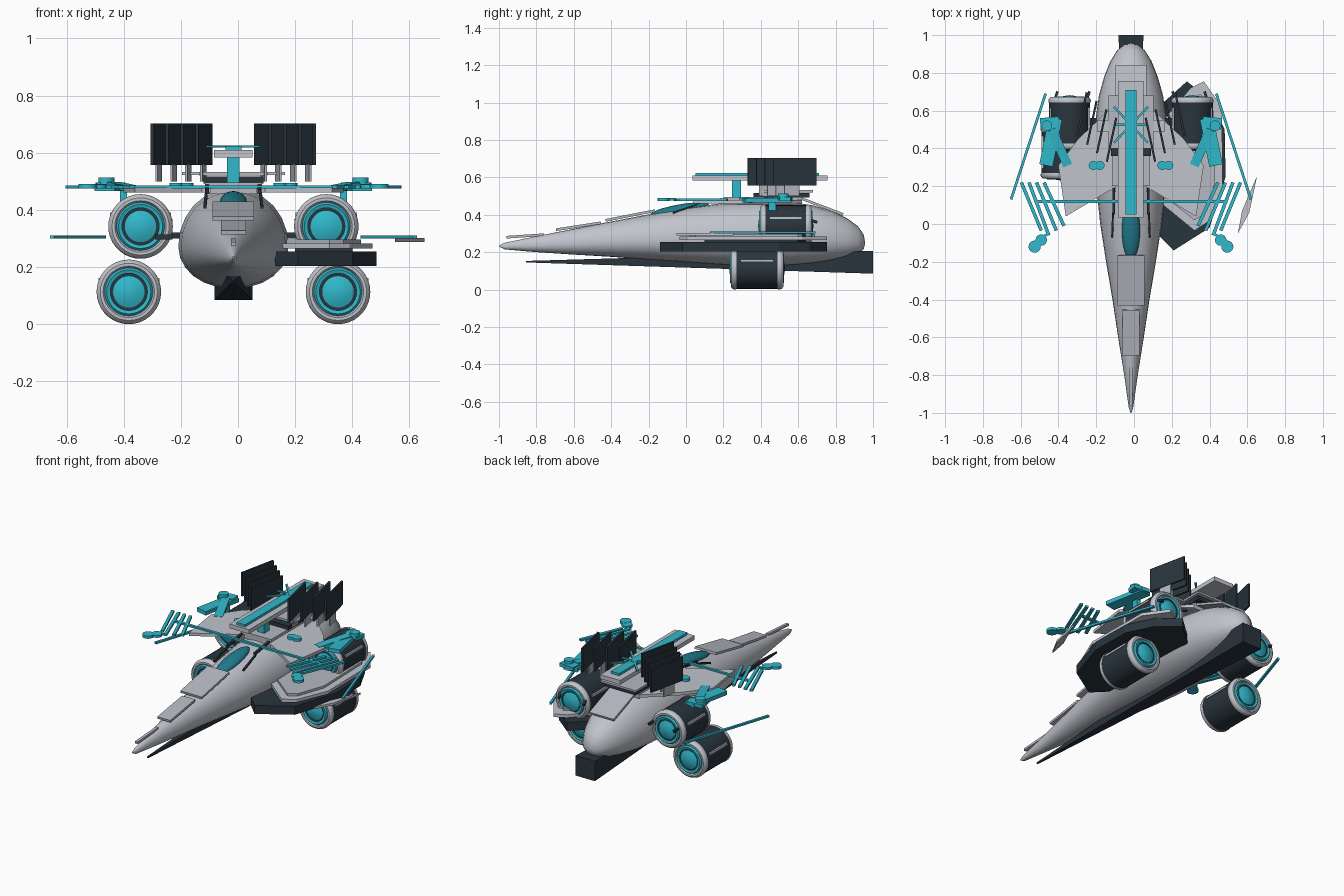
import bpy, bmesh, math
from mathutils import Vector, Matrix

if "Cube" in bpy.data.objects:
    bpy.data.objects.remove(bpy.data.objects["Cube"])

C = -0.016  # centre line of the craft


def material(name, rgb):
    m = bpy.data.materials.new(name)
    m.diffuse_color = (*rgb, 1)
    m.use_nodes = True
    m.node_tree.nodes["Principled BSDF"].inputs["Base Color"].default_value = m.diffuse_color
    return m


GREY = material("hull grey", (0.53, 0.55, 0.60))
PANEL = material("panel grey", (0.46, 0.48, 0.53))
DARK = material("dark slate", (0.022, 0.035, 0.047))
TEAL = material("teal", (0.03, 0.48, 0.60))
GLASS = material("canopy teal", (0.015, 0.20, 0.27))


def finish(name, bm, mat, smooth=False):
    bmesh.ops.recalc_face_normals(bm, faces=bm.faces[:])
    me = bpy.data.meshes.new(name)
    bm.to_mesh(me)
    bm.free()
    me.materials.append(mat)
    ob = bpy.data.objects.new(name, me)
    bpy.context.collection.objects.link(ob)
    if smooth:
        bpy.ops.object.select_all(action='DESELECT')
        ob.select_set(True)
        bpy.context.view_layer.objects.active = ob
        bpy.ops.object.shade_smooth_by_angle(angle=math.radians(40))
    return ob


def bar(name, p, q, w, h, mat):
    """Box running from p to q, with horizontal width w and height h."""
    p, q = Vector(p), Vector(q)
    d = (q - p).normalized()
    up = Vector((0, 0, 1)) if abs(d.z) < 0.95 else Vector((0, 1, 0))
    side = d.cross(up).normalized()
    up = side.cross(d)
    rot = Matrix((side, d, up)).transposed().to_4x4()
    bm = bmesh.new()
    bmesh.ops.create_cube(bm, size=1, matrix=Matrix.Translation((p + q) / 2) @ rot
                          @ Matrix.Diagonal((w, (q - p).length, h, 1)))
    return finish(name, bm, mat)


def slab(name, pts, z0, z1, mat):
    """Flat outline extruded from z0 to z1."""
    bm = bmesh.new()
    f = bm.faces.new([bm.verts.new((x, y, z0)) for x, y in pts])
    top = bmesh.ops.extrude_face_region(bm, geom=[f])['geom']
    bmesh.ops.translate(bm, vec=(0, 0, z1 - z0),
                        verts=[v for v in top if isinstance(v, bmesh.types.BMVert)])
    return finish(name, bm, mat)


def disc(name, x, y, z, r, h, mat):
    bm = bmesh.new()
    bmesh.ops.create_cone(bm, cap_ends=True, segments=24, radius1=r, radius2=r, depth=h,
                          matrix=Matrix.Translation((x, y, z)))
    return finish(name, bm, mat, True)


def lathe(name, x, z, profile, mat, n=36):
    """Closed (radius, y) outline revolved around a lengthwise axis."""
    bm = bmesh.new()
    rings = [[bm.verts.new((x + r * math.cos(math.tau * i / n), y, z + r * math.sin(math.tau * i / n)))
              for r, y in profile] for i in range(n)]
    for i in range(n):
        a, b = rings[i], rings[(i + 1) % n]
        for j in range(len(profile)):
            k = (j + 1) % len(profile)
            bm.faces.new((a[j], a[k], b[k], b[j]))
    bmesh.ops.remove_doubles(bm, verts=bm.verts[:], dist=0.0001)
    return finish(name, bm, mat, True)


# Fuselage: y, half width, bottom, top
stations = [(-0.997, .004, .229, .237), (-0.97, .012, .215, .25), (-0.8, .036, .2, .285),
            (-0.6, .068, .187, .325), (-0.4, .098, .175, .364), (-0.2, .132, .16, .402),
            (0, .163, .145, .437), (.2, .184, .131, .462), (.4, .193, .125, .474),
            (.55, .188, .128, .47), (.68, .17, .137, .45), (.78, .142, .15, .42),
            (.86, .11, .168, .382), (.92, .073, .19, .338), (.95, .035, .215, .295),
            (.957, .004, .245, .255)]
bm, N, rings = bmesh.new(), 24, []
for y, hw, zb, zt in stations:
    zm = zb + (zt - zb) * 0.42
    ring = []
    for i in range(N):
        a = math.tau * i / N
        c, s = math.cos(a), math.sin(a)
        ring.append(bm.verts.new((C + hw * math.copysign(abs(c) ** .93, c), y,
                                  zm + s * (zt - zm if s > 0 else zm - zb))))
    rings.append(ring)
for a, b in zip(rings, rings[1:]):
    for i in range(N):
        bm.faces.new((a[i], a[(i + 1) % N], b[(i + 1) % N], b[i]))
bm.faces.new(rings[0])
bm.faces.new(rings[-1])
finish("fuselage", bm, GREY, True)

# Wedge keel tapering to a point at the front
bm = bmesh.new()
front = [bm.verts.new((C + x, -0.855, z)) for x, z in ((-.004, .145), (.004, .145), (.004, .153), (-.004, .153))]
back = [bm.verts.new((C + x, 1.0, z)) for x, z in ((-.066, .085), (.066, .085), (.066, .207), (-.066, .207))]
bm.faces.new(front)
bm.faces.new(back)
for i in range(4):
    bm.faces.new((front[i], front[(i + 1) % 4], back[(i + 1) % 4], back[i]))
finish("keel", bm, DARK)

# Armour plates along the spine
for name, y0, z0, y1, z1, w in (("tip_plate", -.96, .28, -.76, .293, .018),
                                ("nose_plate", -.695, .32, -.455, .357, .088),
                                ("brow_plate", -.43, .37, -.165, .422, .145),
                                ("tail_plate", .59, .497, .84, .402, .165)):
    bar(name, (C, y0, z0), (C, y1, z1), w, .014, PANEL)

# Canopy
bm = bmesh.new()
bmesh.ops.create_uvsphere(bm, u_segments=24, v_segments=12, radius=1,
                          matrix=Matrix.Translation((C, -.035, .425)) @ Matrix.Rotation(math.radians(10), 4, 'X')
                          @ Matrix.Diagonal((.048, .16, .03, 1)))
finish("canopy", bm, GLASS, True)

# Spine beam, its post and the stacked plates below
bar("beam", (C, .035, .597), (C, .757, .597), .135, .026, GREY)
bar("beam_strip", (C, .05, .617), (C, .71, .617), .056, .014, TEAL)
bar("beam_post", (C, .245, .53), (C, .295, .53), .044, .11, TEAL)
bar("turntable_plate", (C, .40, .526), (C, .68, .526), .24, .012, PANEL)
bar("turntable_cross", (C - .18, .52, .527), (C + .18, .52, .527), .06, .01, GREY)
bar("turntable_core", (C, .36, .505), (C, .66, .505), .21, .025, DARK)
bar("deck_block", (C, .2, .475), (C, .62, .475), .2, .04, PANEL)
for s in (-1, 1):
    bar("beam_cross", (C - .09 * s, .43, .622), (C + .09 * s, .62, .622), .012, .008, TEAL)
bar("beam_cross_bar", (C - .088, .525, .622), (C + .088, .525, .622), .012, .008, TEAL)

# Everything that repeats on both sides
for s, tag in ((-1, "left"), (1, "right")):
    X = lambda x: C + s * x
    # Upper wing
    slab("wing_" + tag, [(X(x), y) for x, y in ((.08, .17), (.11, .18), (.345, .04), (.385, .31),
                                                (.28, .45), (.1, .62), (.08, .62))], .46, .478, GREY)
    # Dark blade panels, stepped backwards going outwards
    for i in range(4):
        x, y = .078 + .052 * i, .33 + .045 * i
        bar("blade_" + tag, (X(x + .05), y, .63), (X(x), y + .232, .63), .011, .145, DARK)
        bar("blade_foot_" + tag, (X(x + .035), y + .06, .53), (X(x + .02), y + .14, .53), .008, .06, PANEL)
    # Dark rods beside the canopy
    bar("rod_" + tag, (X(.092), .05, .462), (X(.092), .19, .482), .014, .014, DARK)
    bar("rail_" + tag, (X(.1), -.07, .41), (X(.095), .06, .455), .01, .01, DARK)
    # Hatches on the wing
    for dx in (-.018, .018):
        disc("hatch_" + tag, X(.182 + dx), .31, .484, .024, .02, TEAL)
    # Antenna: crossbar half, slanted tines and end discs
    bar("crossbar_" + tag, (X(0), .12, .48), (X(.51), .12, .48), .016, .012, TEAL)
    for i in range(4):
        bar("tine_" + tag, (X(.58 - .04 * i), .22, .48), (X(.475 - .04 * i), -.06 + .025 * abs(i - 1), .48),
            .018, .012, TEAL)
    bar("tine_link_" + tag, (X(.44), -.05, .48), (X(.52), -.11, .48), .014, .01, TEAL)
    disc("antenna_disc_" + tag, X(.51), -.12, .482, .032, .016, TEAL)
    disc("antenna_disc_small_" + tag, X(.475), -.085, .482, .03, .014, TEAL)
    # Folded arm over the engine
    bar("arm_" + tag, (X(.40), .56, .478), (X(.45), .31, .478), .072, .024, TEAL)
    bar("arm_head_" + tag, (X(.38), .54, .485), (X(.48), .53, .485), .06, .022, TEAL)
    bar("arm_brace_" + tag, (X(.42), .5, .488), (X(.335), .31, .47), .05, .02, TEAL)
    disc("arm_pivot_" + tag, X(.445), .52, .496, .028, .034, TEAL)
    bar("arm_strut_" + tag, (X(.385), .44, .445), (X(.385), .48, .445), .024, .06, TEAL)
    # Long slanted boom
    bar("boom_" + tag, (X(.452), .69, .305), (X(.635), .13, .305), .014, .012, TEAL)
    # Dark brackets behind the upper engine
    for x in (.22, .39):
        bar("bracket_" + tag, (X(x), .70, .36), (X(x + .02), .64, .38), .014, .014, DARK)
    bar("engine_mount_" + tag, (X(.14), .5, .31), (X(.24), .5, .31), .12, .02, DARK)

    # Engines: upper and lower barrel
    for level, x, z, y0, y1 in (("upper", .325, .342, .395, .672), ("lower", .366, .113, .24, .52)):
        x, nm = X(x), level + "_" + tag
        lathe("engine_barrel_" + nm, x, z, [(0, y0 + .025), (.109, y0 + .025), (.109, y1 - .025), (0, y1 - .025)], DARK)
        for ye, d in ((y0, 1), (y1, -1)):
            lathe("engine_rim_" + nm, x, z, [(.084, ye + .008 * d), (.09, ye), (.1, ye), (.109, ye + .008 * d),
                                             (.113, ye + .018 * d), (.111, ye + .03 * d), (.084, ye + .03 * d)], GREY)
            lathe("engine_collar_" + nm, x, z, [(.065, ye), (.077, ye - .004 * d), (.084, ye + .004 * d),
                                                (.084, ye + .03 * d), (.065, ye + .03 * d)], TEAL)
            lathe("engine_groove_" + nm, x, z, [(.054, ye + .006 * d), (.066, ye + .006 * d),
                                                (.066, ye + .03 * d), (.054, ye + .03 * d)], DARK)
            lathe("engine_core_" + nm, x, z, [(0, ye - .01 * d), (.03, ye - .006 * d), (.055, ye + .004 * d),
                                              (.055, ye + .03 * d), (0, ye + .03 * d)], TEAL)
        for k in (-1, 1):
            bar("engine_strip_" + nm, (x + k * .102, y0 + .055, z + .042), (x + k * .102, y1 - .055, z + .042),
                .01, .012, GREY)

# Dark gun beside the left upper engine
bar("side_gun", (-.29, .38, .305), (-.23, .38, .305), .03, .018, DARK)

# Lower platform on the right side only, with its fin
slab("platform_base", [(.13, -.06), (.21, -.14), (.40, -.02), (.485, .25), (.48, .5), (.40, .66),
                       (.28, .755), (.13, .62)], .203, .255, DARK)
slab("platform_top", [(.155, .1), (.32, -.035), (.39, .01), (.47, .2), (.465, .62), (.37, .755),
                      (.3, .72), (.155, .55)], .264, .283, GREY)
slab("platform_deck", [(.17, .14), (.32, .02), (.37, .05), (.43, .22), (.42, .6), (.35, .69),
                       (.17, .55)], .283, .297, PANEL)
slab("platform_spacer", [(.2, .1), (.4, .1), (.4, .6), (.2, .6)], .25, .27, DARK)
slab("side_fin", [(.652, .255), (.61, .06), (.55, -.05), (.572, .07)], .288, .302, GREY)
